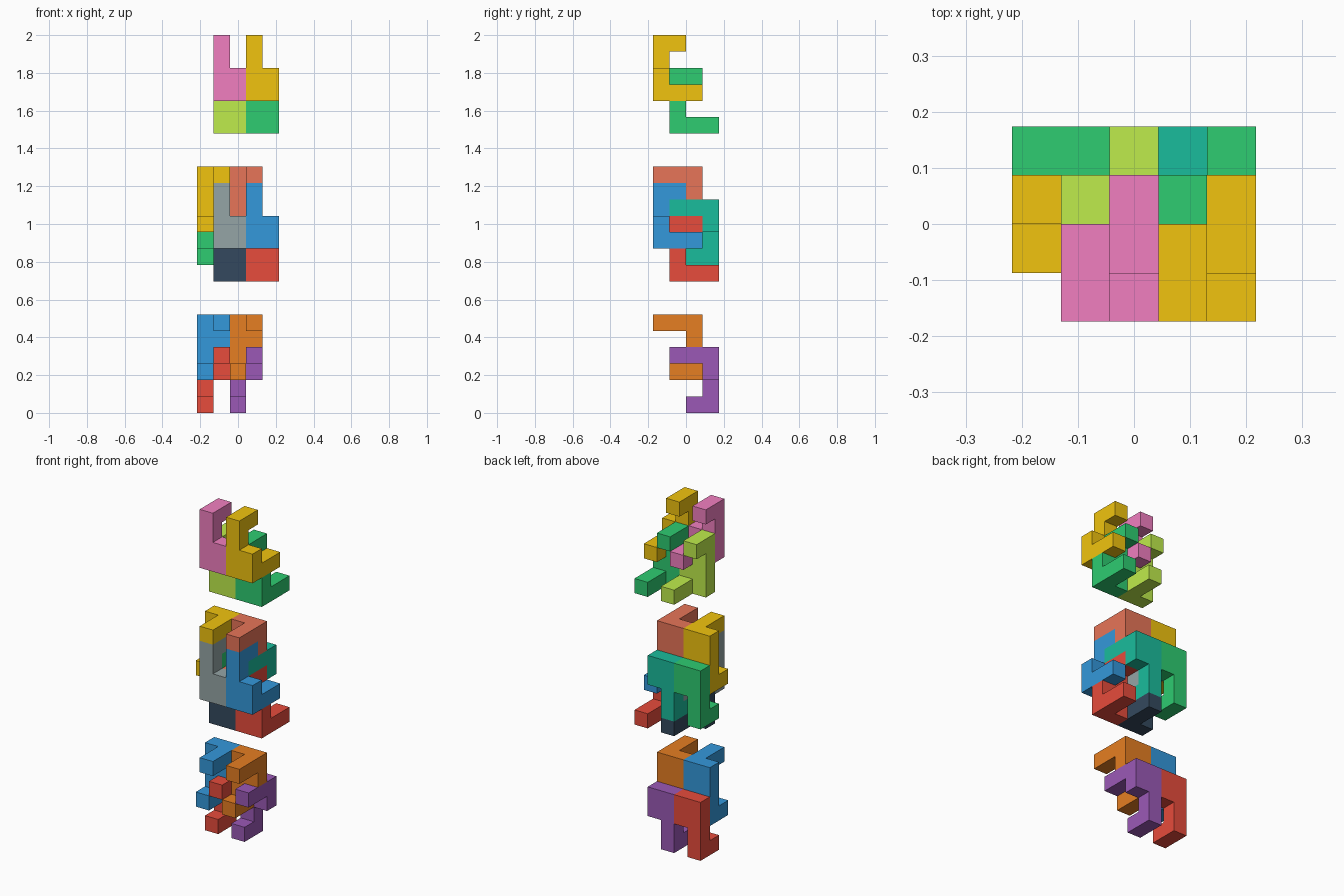
import bpy, bmesh, math
from mathutils import Vector

if "Cube" in bpy.data.objects:
    bpy.data.objects.remove(bpy.data.objects["Cube"])

U = 2 / 23  # one cube cell

# Hooked nine-cell puzzle piece: tall hook on one side, long foot on the other
PIECE = [(0, 0, 0), (0, 0, 1), (0, 0, 2), (0, 0, 3), (0, 1, 3),
         (1, 0, 0), (1, 0, 1), (1, 1, 0), (1, 2, 0)]
DIRS = [Vector(d) for d in ((1, 0, 0), (-1, 0, 0), (0, 1, 0),
                            (0, -1, 0), (0, 0, 1), (0, 0, -1))]


def material(hex_code):
    mat = bpy.data.materials.get(hex_code)
    if mat is None:
        mat = bpy.data.materials.new(hex_code)
        rgb = [int(hex_code[i:i + 2], 16) / 255 for i in (0, 2, 4)]
        lin = [c / 12.92 if c < 0.04045 else ((c + 0.055) / 1.055) ** 2.4 for c in rgb]
        mat.diffuse_color = (*lin, 1)
        mat.use_nodes = True
        mat.node_tree.nodes["Principled BSDF"].inputs["Base Color"].default_value = mat.diffuse_color
    return mat


def add_piece(name, start, flip, colour):
    # flip turns the piece half a turn about x
    s = -1 if flip else 1
    cells = {(start[0] + x, start[1] + s * y, start[2] + s * z) for x, y, z in PIECE}
    bm = bmesh.new()
    for cell in cells:
        centre = Vector(cell) + Vector((0.5, 0.5, 0.5))
        for d in DIRS:
            if tuple(int(c + e) for c, e in zip(cell, d)) in cells:
                continue
            a = Vector((d.y, d.z, d.x))
            b = d.cross(a)
            corners = [centre + (d + a * i + b * j) / 2
                       for i, j in ((-1, -1), (1, -1), (1, 1), (-1, 1))]
            bm.faces.new([bm.verts.new(((p.x - 2.5) * U, (p.y - 2) * U, p.z * U))
                          for p in corners])
    bmesh.ops.remove_doubles(bm, verts=bm.verts[:], dist=U / 100)
    bmesh.ops.dissolve_limit(bm, angle_limit=math.radians(1),
                             verts=bm.verts[:], edges=bm.edges[:])
    bmesh.ops.recalc_face_normals(bm, faces=bm.faces[:])
    mesh = bpy.data.meshes.new(name)
    bm.to_mesh(mesh)
    bm.free()
    mesh.materials.append(material(colour))
    bpy.context.collection.objects.link(bpy.data.objects.new(name, mesh))


# Top layer: four upright pieces
add_piece("top_front_left", (1, 0, 19), False, "f17fc0")
add_piece("top_front_right", (3, 0, 19), False, "f1c40f")
add_piece("top_back_left", (1, 1, 17), False, "bfec4c")
add_piece("top_back_right", (3, 1, 17), False, "2ecc71")

# Middle layer: four upright pieces locked with four flipped ones
add_piece("middle_front_left", (1, 0, 10), False, "95a5a6")
add_piece("middle_front_right", (3, 0, 10), False, "3498db")
add_piece("middle_base_left", (1, 1, 8), False, "34495e")
add_piece("middle_base_right", (3, 1, 8), False, "e74c3c")
add_piece("middle_cap_left", (0, 2, 14), True, "f1c40f")
add_piece("middle_cap_right", (2, 2, 14), True, "e77558")
add_piece("middle_back_left", (0, 3, 12), True, "2ecc71")
add_piece("middle_back_right", (2, 3, 12), True, "1abc9c")

# Bottom layer: four flipped pieces
add_piece("bottom_front_left", (0, 2, 5), True, "3498db")
add_piece("bottom_front_right", (2, 2, 5), True, "e67e22")
add_piece("bottom_back_left", (0, 3, 3), True, "e74c3c")
add_piece("bottom_back_right", (2, 3, 3), True, "9b59b6")
